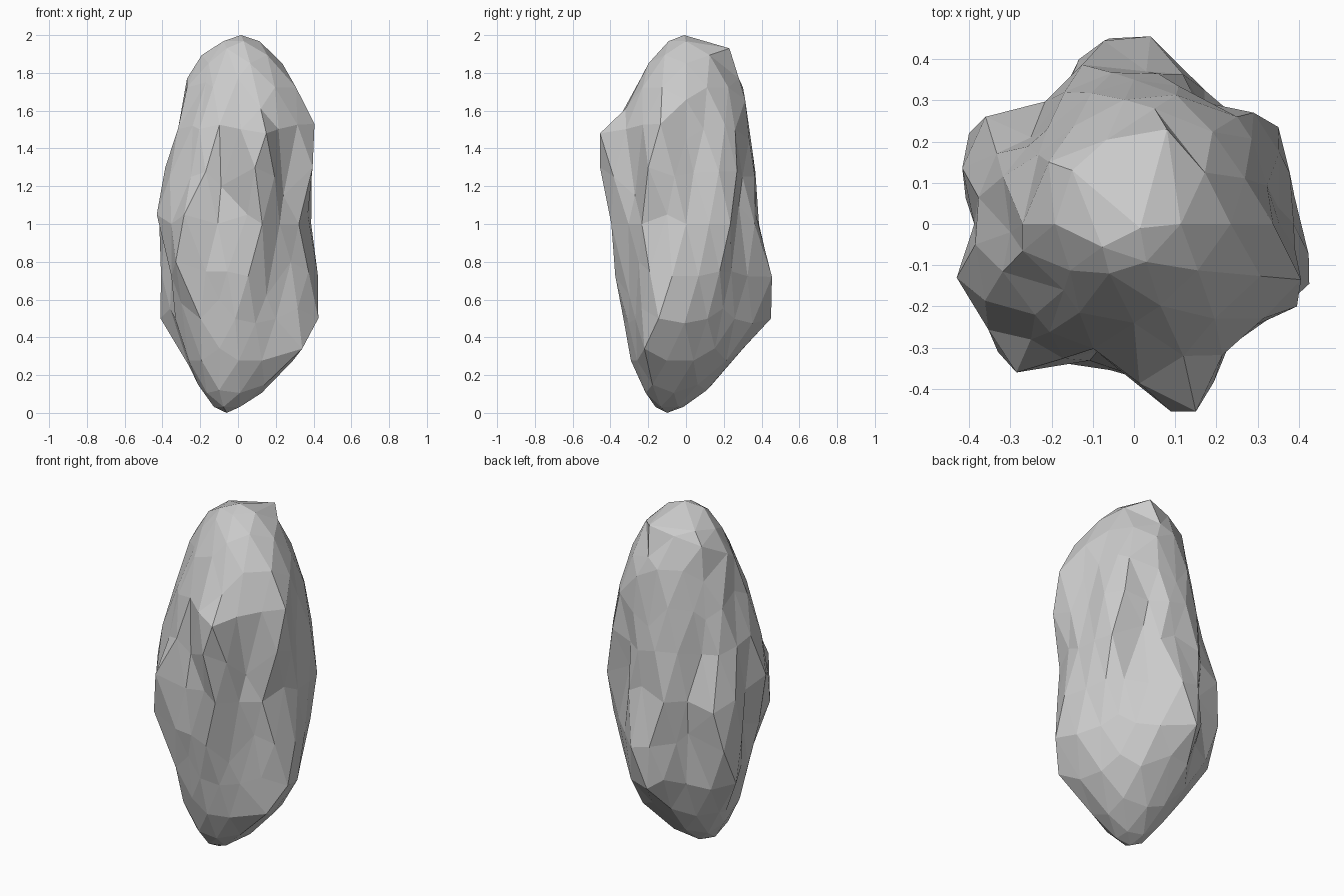
import bpy, bmesh, math
from mathutils import Vector

BASE_R = 0.40                       # waist radius of the undeformed boulder
FOOT = Vector((-0.06, -0.10, 0.0))  # the lower tip leans off centre

# Key crests and hollows (x, y, z), grouped by ridge
KEYS = [
    # front crest
    (.12, -.32, 1.61), (.15, -.455, 1.48), (.09, -.455, 1.30), (.05, -.385, 1.05),
    # front right hollows
    (.24, -.27, 1.15), (.28, -.25, .80),
    # right crests
    (.405, -.135, 1.53), (.395, -.20, 1.30), (.37, -.10, 1.05),
    (.425, -.145, .50), (.34, -.22, .34), (.35, .04, 1.27),
    # back right crest and hollow
    (.35, .235, 1.0), (.29, .27, 1.28), (.25, .26, 1.50), (.27, .24, .75), (.17, .28, 1.10),
    # back crest
    (.04, .455, .72), (-.06, .45, .50), (.03, .37, 1.05), (.0, .35, 1.40), (.0, .31, .35),
    # back left crest and hollow
    (-.40, .22, .72), (-.36, .26, .95), (-.41, .12, .50), (-.25, .21, 1.25),
    (-.21, .23, 1.50), (-.21, .28, .80),
    # left crest
    (-.43, -.13, 1.05), (-.385, -.05, 1.30), (-.30, -.02, 1.55), (-.35, -.03, .78),
    # front left crest and hollow
    (-.285, -.36, 1.05), (-.33, -.31, .80), (-.30, -.20, .58), (-.25, -.28, 1.25),
    (-.24, -.22, 1.52), (-.17, -.16, 1.75), (-.09, -.31, 1.20),
    # lower front and foot
    (-.10, -.32, .60), (.15, -.30, .62), (-.10, -.22, .12), (.0, .11, .12), (-.26, .0, .25),
    # crown
    (.08, .23, 1.93), (-.15, .13, 1.92), (-.06, -.12, 1.93),
    (-.27, .0, 1.77), (.05, .28, 1.77), (.0, -.24, 1.77),
]


def lean(t):
    return FOOT * max(0.0, -t) ** 4


def base_radius(t):
    # Ellipsoid with a more pointed foot
    return BASE_R * math.sqrt(max(0.0, 1 - t * t)) * (1 - 0.35 * max(0.0, -t) ** 5)


# Each key: direction on the unit sphere, and radius relative to the base
keys = []
for k in KEYS:
    p = Vector(k)
    t = p.z - 1
    flat = Vector((p.x, p.y, 0)) - lean(t)
    d = flat.normalized() * math.sqrt(1 - t * t)
    d.z = t
    keys.append((d, min(1.25, flat.length / base_radius(t)), p))

bm = bmesh.new()
bmesh.ops.create_icosphere(bm, subdivisions=3, radius=1.0)
dirs = {v: v.co.copy() for v in bm.verts}

# Blend the key radii over the whole surface
for v, d in dirs.items():
    total = value = 0.0
    for kd, ratio, _ in keys:
        e = d - kd
        w = 1 / (e.x ** 2 + e.y ** 2 + (0.7 * e.z) ** 2 + 0.015) ** 2
        total += w
        value += w * ratio
    flat = Vector((d.x, d.y, 0)).normalized() * base_radius(d.z) * value / total
    v.co = flat + lean(d.z) + Vector((0, 0, 1 + d.z))

# Top and bottom tips
free = set(dirs)
for sign, tip in ((1, (.015, -.01, 2.0)), (-1, (-.06, -.10, 0.0))):
    v = max(dirs, key=lambda q: sign * dirs[q].z)
    v.co = tip
    free.discard(v)

# Pull the closest vertex exactly onto each key for crisp facets
for kd, _, p in keys:
    v = min(free, key=lambda q: (dirs[q] - kd).length)
    if (dirs[v] - kd).length < 0.25:
        v.co = p
        free.discard(v)

bmesh.ops.recalc_face_normals(bm, faces=bm.faces)
mesh = bpy.data.meshes.new("boulder")
bm.to_mesh(mesh)
bm.free()
bpy.context.collection.objects.link(bpy.data.objects.new("boulder", mesh))
